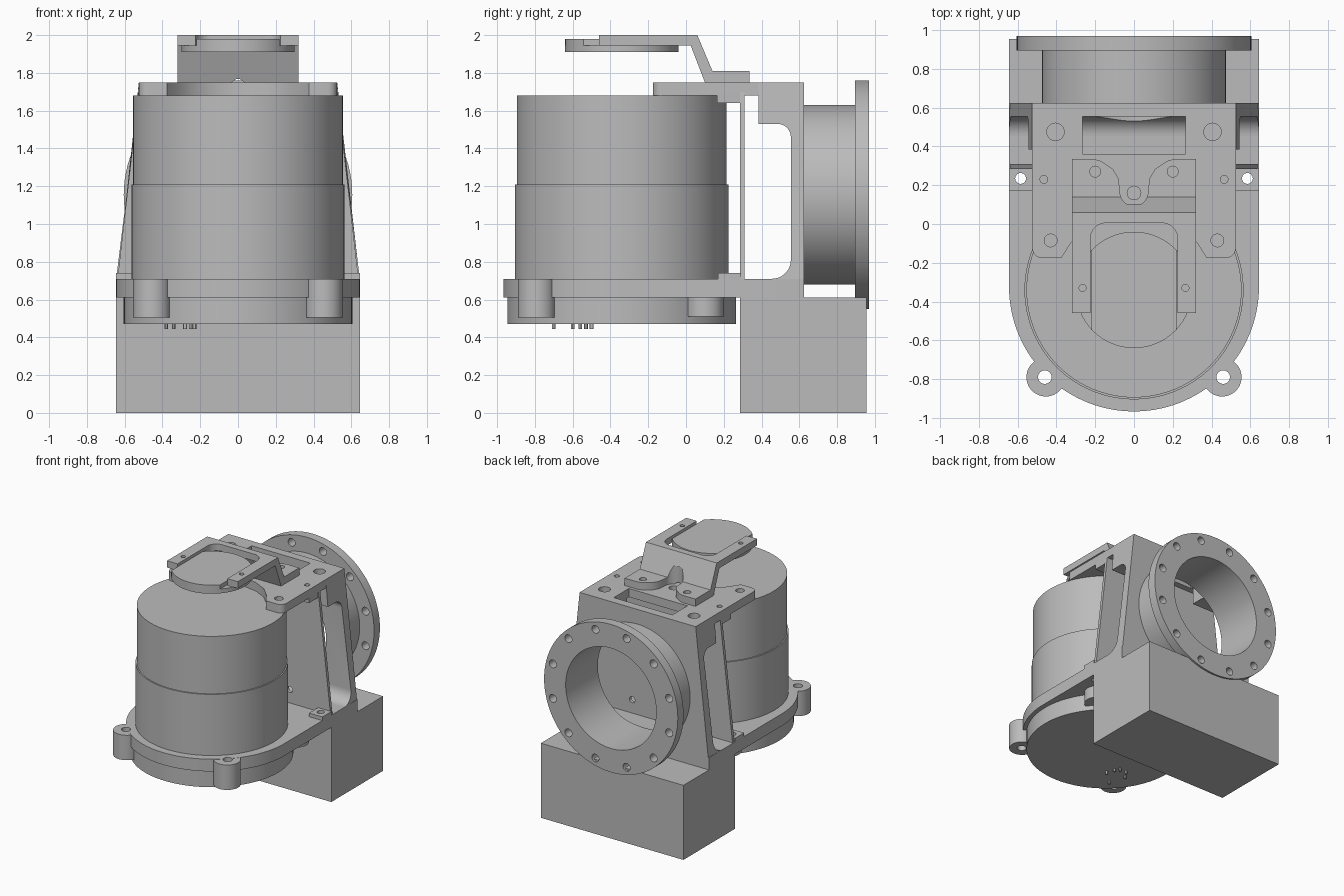
import bpy, bmesh, math

if "Cube" in bpy.data.objects:
    bpy.data.objects.remove(bpy.data.objects["Cube"], do_unlink=True)

GREY = (0.5, 0.5, 0.5, 1)
metal = bpy.data.materials.new("plain grey")
metal.use_nodes = True
metal.diffuse_color = GREY
metal.node_tree.nodes["Principled BSDF"].inputs["Base Color"].default_value = GREY
parts = []


def prism(name, pts, axis, lo, hi):
    """Extrude a 2D outline along an axis between lo and hi."""
    place = {"x": lambda a, b, t: (t, a, b),
             "y": lambda a, b, t: (a, t, b),
             "z": lambda a, b, t: (a, b, t)}[axis]
    bm = bmesh.new()
    rings = [[bm.verts.new(place(a, b, t)) for a, b in pts] for t in (lo, hi)]
    for ring in rings:
        bm.faces.new(ring)
    n = len(pts)
    for i in range(n):
        j = (i + 1) % n
        bm.faces.new((rings[0][i], rings[0][j], rings[1][j], rings[1][i]))
    bmesh.ops.recalc_face_normals(bm, faces=bm.faces)
    me = bpy.data.meshes.new(name)
    bm.to_mesh(me)
    bm.free()
    me.materials.append(metal)
    ob = bpy.data.objects.new(name, me)
    bpy.context.scene.collection.objects.link(ob)
    parts.append(ob)
    return ob


def arc(a, b, r, start=0, end=360, n=96):
    full = end - start == 360
    steps = n if full else n - 1
    angles = [math.radians(start + (end - start) * i / steps) for i in range(n)]
    return [(a + r * math.cos(t), b + r * math.sin(t)) for t in angles]


def rod(name, a, b, r, axis, lo, hi, n=96):
    return prism(name, arc(a, b, r, n=n), axis, lo, hi)


def box(name, x0, x1, y0, y1, z0, z1):
    return prism(name, [(x0, y0), (x1, y0), (x1, y1), (x0, y1)], "z", z0, z1)


def mirrored(half):
    """Close a half outline by reflecting it in its first coordinate."""
    return half + [(-a, b) for a, b in reversed(half) if abs(a) > 1e-6]


def cut(targets, cutters):
    for ob in targets:
        for c in cutters:
            m = ob.modifiers.new("cut", "BOOLEAN")
            m.operation, m.solver, m.object = "DIFFERENCE", "EXACT", c
        bpy.context.view_layer.update()
        done = ob.evaluated_get(bpy.context.evaluated_depsgraph_get())
        mesh = bpy.data.meshes.new_from_object(done)
        ob.modifiers.clear()
        ob.data = mesh
    for c in cutters:
        parts.remove(c)
        bpy.data.objects.remove(c, do_unlink=True)


def holes(spots, r, axis, lo, hi):
    """Cutters at each spot and its mirror image."""
    return [rod("hole", s * a, b, r, axis, lo, hi, 24) for a, b in spots for s in (1, -1)]


def taper(ob):
    """Narrow an upright part towards its top."""
    for v in ob.data.vertices:
        t = min(1, max(0, (v.co.z - 0.71) / 0.97))
        v.co.x = math.copysign(0.645 - 0.12 * t, v.co.x)


MY, TZ = -0.34, 1.155   # motor axis y, duct axis z

# Base block
box("base_block", -0.645, 0.645, 0.285, 0.955, 0, 0.61)

# Motor body and bottom cover
rod("motor_lower_body", 0, MY, 0.565, "z", 0.65, 1.21)
rod("motor_upper_body", 0, MY, 0.555, "z", 1.2, 1.68)
rod("bottom_cover", 0, MY, 0.605, "z", 0.47, 0.615)
for i, (x, y) in enumerate([(-.23, -.6), (-.25, -.53), (-.28, -.5),
                            (-.34, -.5), (-.38, -.56), (-.34, -.7)]):
    rod(f"contact_pin_{i}", x, y, 0.01, "z", 0.445, 0.48, 12)

# Mounting flange with lugs
flange = prism("mounting_flange", [(0.645, 0.625), (-0.645, 0.625)]
               + arc(0, -0.322, 0.645, 180, 360, 64), "z", 0.61, 0.71)
lugs, pads = [], []
for side, s in (("left", 1), ("right", -1)):
    lugs.append(rod(f"{side}_front_lug", s * 0.455, -0.79, 0.1, "z", 0.505, 0.709, 48))
    rod(f"{side}_rear_lug", s * 0.45, 0.1, 0.1, "z", 0.51, 0.65, 48)
    x0, x1 = sorted((s * 0.525, s * 0.645))
    pads.append(box(f"{side}_lower_pad", x0, x1, 0.17, 0.29, 0.7, 0.74))
    x0, x1 = sorted((s * 0.4, s * 0.525))
    box(f"{side}_upper_pad", x0, x1, 0.165, 0.29, 1.64, 1.69)
cut([flange] + lugs + pads,
    holes([(0.46, -0.79)], 0.035, "z", 0.4, 0.8) + holes([(0.585, 0.235)], 0.028, "z", 0.4, 0.8))

# Rear frame with rounded inner corners
frame = prism("rear_frame", [(0.625, 0.65), (0.625, 1.75), (0.385, 1.75), (0.385, 1.53)]
              + arc(0.485, 1.46, 0.07, 90, 0, 12)
              + arc(0.455, 0.81, 0.1, 0, -90, 12) + [(0.455, 0.65)], "x", -0.6, 0.6)
taper(frame)

# Thin plate between frame and motor
web = prism("web_plate", [(0.285, 0.65), (0.31, 0.65), (0.31, 1.7), (0.285, 1.7)],
            "x", -0.6, 0.6)
taper(web)
cut([web], holes([(0.27, 0.82)], 0.025, "y", 0.2, 0.4))

# Forked top plate
top = prism("top_plate", mirrored(
    [(0.525, 0.625)] + arc(0.475, -0.125, 0.05, 0, -90, 8)
    + [(0.375, -0.175), (0.32, -0.09), (0.24, -0.01), (0.13, 0.045), (0, 0.065)]),
    "z", 1.68, 1.75)
cut([top, frame], [box("window", -0.265, 0.265, 0.36, 0.555, 1.4, 1.9)])
cut([top, frame], holes([(0.405, 0.475)], 0.045, "z", 1.69, 1.8))
cut([top], holes([(0.43, -0.085)], 0.033, "z", 1.6, 1.8)
    + holes([(0.465, 0.23)], 0.02, "z", 1.69, 1.8)
    + [rod("hole", 0, 0.16, 0.035, "z", 1.7, 1.8, 24)])

# Rear duct and bolted ring
duct = rod("duct_tube", 0, TZ, 0.475, "y", 0.62, 0.9)
ring = rod("duct_ring", 0, TZ, 0.605, "y", 0.895, 0.97)
cut([duct, ring, frame], [rod("bore", 0, TZ, 0.41, "y", 0.5, 1.1)])
cut([ring], [rod("hole", a, b, 0.032, "y", 0.8, 1.1, 24)
             for a, b in arc(0, TZ, 0.545, 15, 375, 12)])

# Cap disc with raised centre
rod("cap_disc", 0, MY, 0.3, "z", 1.91, 1.945)
span = math.degrees(math.acos(0.22 / 0.3))
prism("cap_raised_centre", arc(0, MY, 0.3, span, 180 - span, 32)
      + arc(0, MY, 0.3, 180 + span, 360 - span, 32), "z", 1.94, 1.98)

# Stepped clamp
clamp = prism("cap_clamp", [(-0.46, 2), (0.06, 2), (0.14, 1.81), (0.335, 1.81), (0.335, 1.75),
                            (0.1, 1.75), (0.025, 1.945), (-0.46, 1.945)], "x", -0.32, 0.32)
slot = prism("slot", mirrored([(0.225, -0.6)] + arc(0.145, -0.075, 0.08, 0, 90, 12)),
             "z", 1.9, 2.1)
notch = prism("notch", mirrored(
    [(0.24, 0.4), (0.24, 0.345), (0.17, 0.325), (0.11, 0.285), (0.08, 0.235)]
    + arc(0, 0.165, 0.072, 0, -90, 12)), "z", 1.7, 1.9)
cut([clamp], [slot, notch] + holes([(0.2, 0.27)], 0.028, "z", 1.7, 1.9)
    + holes([(0.265, -0.33)], 0.018, "z", 1.9, 2.1))

# Smooth the round surfaces, keep edges sharp
bpy.ops.object.select_all(action="DESELECT")
for ob in parts:
    ob.select_set(True)
bpy.context.view_layer.objects.active = parts[0]
bpy.ops.object.shade_smooth_by_angle(angle=math.radians(30))
